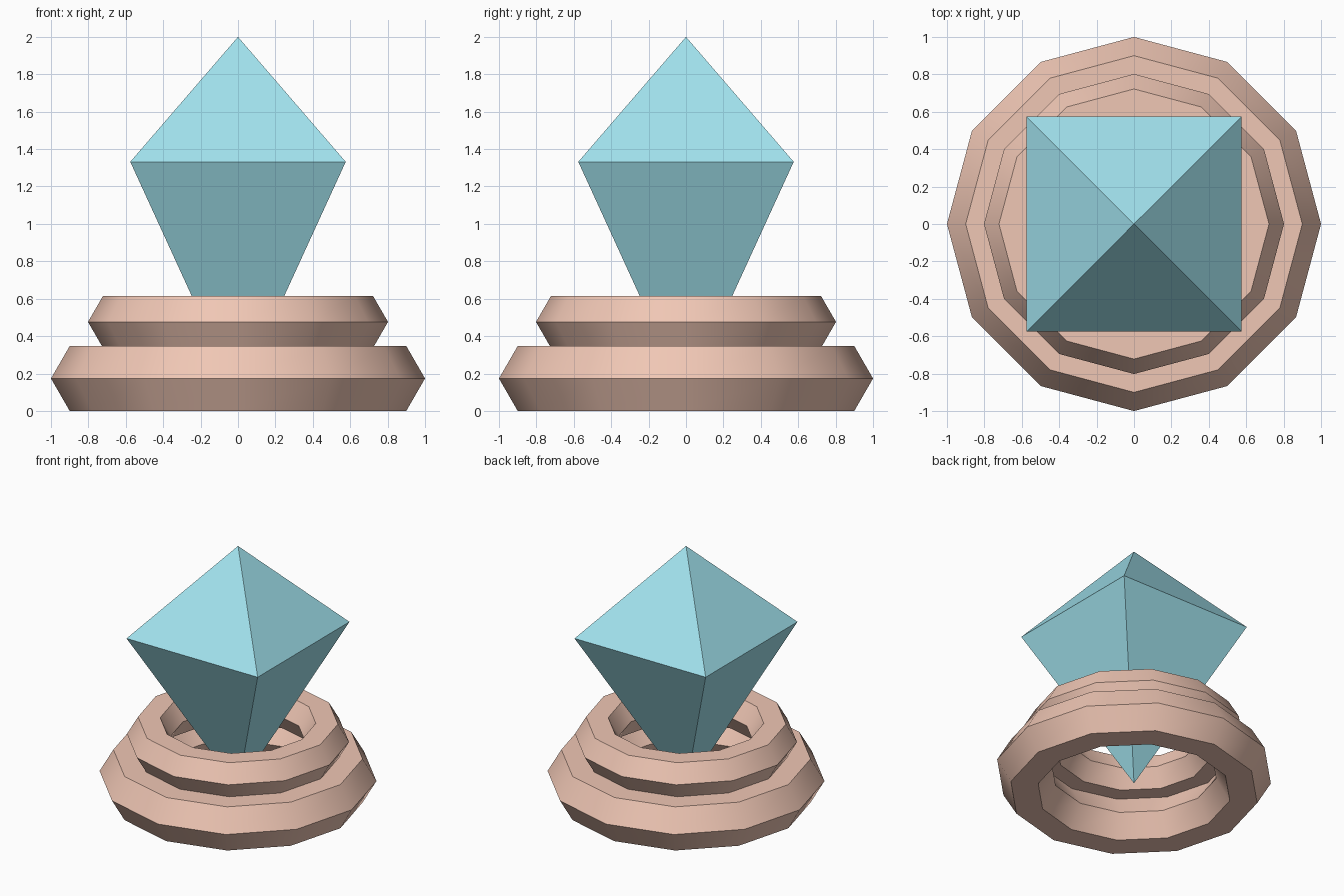
import bpy
import math

if "Cube" in bpy.data.objects:
    bpy.data.objects.remove(bpy.data.objects["Cube"])


def colour(obj, name, rgb):
    mat = bpy.data.materials.get(name) or bpy.data.materials.new(name)
    mat.diffuse_color = (*rgb, 1)
    mat.use_nodes = True
    mat.node_tree.nodes["Principled BSDF"].inputs["Base Color"].default_value = mat.diffuse_color
    obj.data.materials.append(mat)


def ring(name, major, minor, z):
    bpy.ops.mesh.primitive_torus_add(major_segments=12, minor_segments=6,
                                     major_radius=major, minor_radius=minor,
                                     location=(0, 0, z))
    obj = bpy.context.object
    obj.name = name
    bpy.ops.object.shade_smooth_by_angle(angle=math.radians(35))
    colour(obj, "copper", (0.87, 0.57, 0.46))


# Two stacked rings with hexagonal cross-section
ring("lower_ring", 0.8, 0.2, 0.1735)
ring("upper_ring", 0.642, 0.16, 0.476)

# Four-sided crystal: square girdle, short peak above, long point below
h = 0.576
verts = [(-h, -h, 1.332), (h, -h, 1.332), (h, h, 1.332), (-h, h, 1.332),
         (0, 0, 2.0), (0, 0, 0.075)]
faces = []
for i in range(4):
    j = (i + 1) % 4
    faces += [(i, j, 4), (j, i, 5)]
mesh = bpy.data.meshes.new("crystal")
mesh.from_pydata(verts, [], faces)
crystal = bpy.data.objects.new("crystal", mesh)
bpy.context.collection.objects.link(crystal)
colour(crystal, "cyan", (0.36, 0.77, 0.86))
